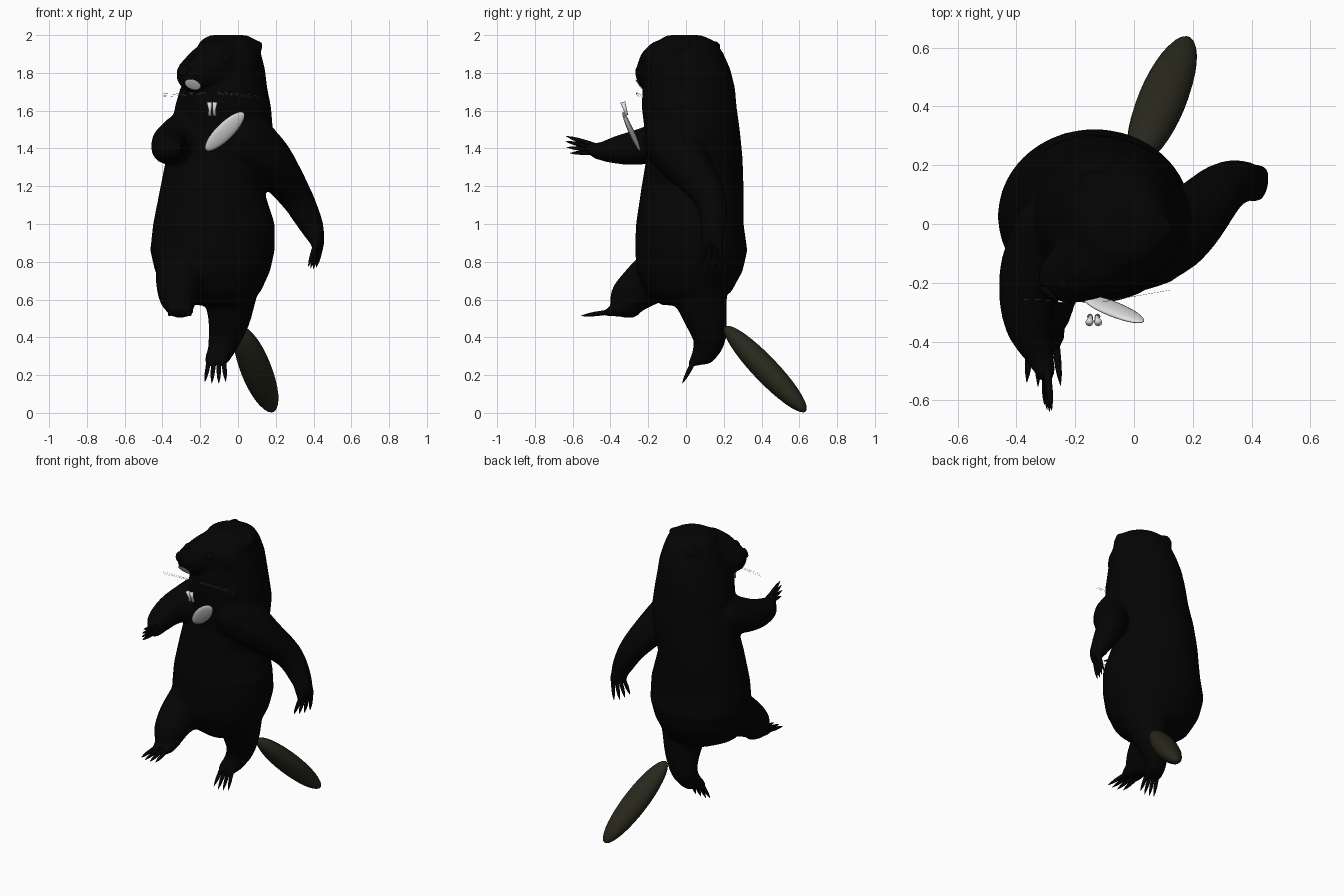
import bpy, bmesh, math
from mathutils import Vector, Matrix


def material(name, rgb):
    m = bpy.data.materials.new(name)
    m.diffuse_color = (*rgb, 1)
    return m


FUR = material("black fur", (0.0012, 0.0012, 0.0012))
TAIL = material("dark olive tail", (0.021, 0.021, 0.012))
PALE = material("pale ivory", (0.75, 0.75, 0.75))


def finish(name, bm, mat):
    bmesh.ops.recalc_face_normals(bm, faces=bm.faces)
    me = bpy.data.meshes.new(name)
    bm.to_mesh(me)
    bm.free()
    me.materials.append(mat)
    me.shade_smooth()
    ob = bpy.data.objects.new(name, me)
    bpy.context.collection.objects.link(ob)
    return ob


def skin_rings(bm, rings):
    """Join closed rings of equal length and cap both ends."""
    vs = [[bm.verts.new(p) for p in r] for r in rings]
    n = len(vs[0])
    for a, b in zip(vs, vs[1:]):
        for i in range(n):
            bm.faces.new((a[i], a[(i + 1) % n], b[(i + 1) % n], b[i]))
    bm.faces.new(vs[0])
    bm.faces.new(vs[-1])


def tube(bm, pts, radii, sides=8):
    pts = [Vector(p) for p in pts]
    q = (pts[-1] - pts[0]).to_track_quat('Z', 'Y')
    skin_rings(bm, [[p + q @ Vector((r * math.cos(t), r * math.sin(t), 0))
                     for t in (2 * math.pi * i / sides for i in range(sides))]
                    for p, r in zip(pts, radii)])


def ball(bm, p, r, sub=2):
    bmesh.ops.create_icosphere(bm, subdivisions=sub, radius=r,
                               matrix=Matrix.Translation(Vector(p)))


def limb(bm, keys):
    """Row of overlapping balls through (x, y, z, radius) keys, smoothly interpolated."""
    k = [Vector(v) for v in keys]
    k = [2 * k[0] - k[1]] + k + [2 * k[-1] - k[-2]]
    for a, b, c, d in zip(k, k[1:], k[2:], k[3:]):
        steps = 10
        for i in range(steps + 1):
            t = i / steps
            p = 0.5 * (2 * b + (c - a) * t + (2 * a - 5 * b + 4 * c - d) * t * t
                       + (3 * b - a - 3 * c + d) * t ** 3)
            ball(bm, p[:3], p[3])


def ellipsoid(name, centre, radii, axis, up, mat, seg=16):
    """Stretched ball whose long x axis points along axis and thin z axis towards up."""
    x = Vector(axis).normalized()
    y = Vector(up).cross(x).normalized()
    z = x.cross(y)
    rot = Matrix((x, y, z)).transposed().to_4x4()
    bm = bmesh.new()
    bmesh.ops.create_uvsphere(bm, u_segments=seg, v_segments=seg, radius=1,
                              matrix=Matrix.Translation(Vector(centre)) @ rot
                              @ Matrix.Diagonal((*radii, 1)) @ Matrix.Rotation(math.pi / 2, 4, 'Y'))
    return finish(name, bm, mat)


# Torso and neck: z, left, right, front, back
TORSO = [(0.57, -0.24, 0.04, -0.13, 0.14), (0.64, -0.38, 0.12, -0.21, 0.24),
         (0.75, -0.44, 0.17, -0.26, 0.30), (0.86, -0.465, 0.195, -0.27, 0.325),
         (1.0, -0.45, 0.195, -0.265, 0.305), (1.2, -0.41, 0.13, -0.235, 0.305),
         (1.35, -0.38, 0.16, -0.21, 0.30), (1.5, -0.345, 0.185, -0.22, 0.285),
         (1.62, -0.335, 0.175, -0.235, 0.268), (1.72, -0.305, 0.155, -0.23, 0.26),
         (1.82, -0.265, 0.143, -0.21, 0.235), (1.91, -0.23, 0.12, -0.18, 0.195),
         (1.97, -0.20, 0.10, -0.15, 0.15), (2.0, -0.15, 0.05, -0.10, 0.08)]
bm = bmesh.new()
rings = []
for z, x0, x1, y0, y1 in TORSO:
    ring = []
    for i in range(40):
        a = 2 * math.pi * i / 40
        ring.append(((x0 + x1) / 2 + (x1 - x0) / 2 * math.cos(a),
                     (y0 + y1) / 2 + (y1 - y0) / 2 * math.sin(a), z))
    rings.append(ring)
skin_rings(bm, rings)

# Head, brow, muzzle and throat
limb(bm, [(-0.07, -0.01, 1.815, 0.175), (-0.12, -0.105, 1.84, 0.145),
          (-0.195, -0.155, 1.805, 0.115), (-0.235, -0.175, 1.79, 0.095)])
limb(bm, [(-0.02, -0.08, 1.83, 0.135), (-0.08, -0.125, 1.86, 0.11)])
limb(bm, [(-0.10, -0.06, 1.68, 0.15), (-0.175, -0.11, 1.655, 0.105)])
# Ears
limb(bm, [(0.085, -0.05, 1.925, 0.035), (0.105, -0.01, 1.945, 0.03)])
limb(bm, [(-0.15, 0.145, 1.925, 0.035), (-0.13, 0.155, 1.945, 0.03)])
# Hanging arm and hand
limb(bm, [(0.03, -0.06, 1.44, 0.17), (0.165, -0.01, 1.335, 0.13), (0.30, 0.12, 1.155, 0.092),
          (0.38, 0.145, 1.01, 0.07), (0.415, 0.14, 0.925, 0.046)])
for s in (-1, 1):
    limb(bm, [(0.405, 0.14 + s * 0.018, 0.95, 0.05), (0.422 + s * 0.01, 0.138 + s * 0.032, 0.90, 0.03),
              (0.42 + s * 0.014, 0.137 + s * 0.035, 0.87, 0.02)])
# Raised arm and palm
limb(bm, [(-0.28, -0.03, 1.46, 0.14), (-0.36, -0.19, 1.42, 0.105), (-0.36, -0.34, 1.395, 0.082),
          (-0.32, -0.45, 1.385, 0.05), (-0.30, -0.505, 1.40, 0.036)])
# Raised leg and foot
limb(bm, [(-0.27, -0.07, 0.78, 0.17), (-0.31, -0.21, 0.69, 0.13), (-0.315, -0.305, 0.61, 0.10),
          (-0.305, -0.30, 0.57, 0.07)])
for dx in (-0.035, 0.035):
    limb(bm, [(-0.305, -0.29, 0.56, 0.06), (-0.305 + dx, -0.37, 0.545, 0.038),
              (-0.31 + dx, -0.425, 0.528, 0.021)])
# Standing leg and foot
limb(bm, [(-0.04, 0.06, 0.68, 0.16), (-0.045, 0.10, 0.52, 0.12), (-0.07, 0.125, 0.40, 0.09),
          (-0.095, 0.10, 0.32, 0.068)])
for dx in (-0.03, 0.03):
    limb(bm, [(-0.10 + dx / 2, 0.09, 0.31, 0.055), (-0.115 + dx, 0.05, 0.28, 0.033),
              (-0.115 + dx, 0.03, 0.26, 0.022)])
body = finish("body", bm, FUR)
rm = body.modifiers.new("blend", 'REMESH')
rm.mode = 'VOXEL'
rm.voxel_size = 0.014
rm.use_smooth_shade = True
sm = body.modifiers.new("soften", 'SMOOTH')
sm.factor = 0.5
sm.iterations = 8

# Digits with pointed claws: first root, last root, first tip, last tip
PAWS = {
    "hanging_hand_digits": ((0.405, 0.10, 0.875), (0.437, 0.178, 0.875), (0.372, 0.083, 0.775), (0.415, 0.198, 0.77)),
    "raised_hand_digits": ((-0.295, -0.51, 1.425), (-0.30, -0.50, 1.38), (-0.28, -0.635, 1.465), (-0.305, -0.615, 1.375)),
    "raised_foot_digits": ((-0.355, -0.42, 0.532), (-0.265, -0.42, 0.532), (-0.365, -0.54, 0.515), (-0.25, -0.55, 0.515)),
    "standing_foot_digits": ((-0.155, 0.04, 0.27), (-0.075, 0.04, 0.27), (-0.175, -0.015, 0.165), (-0.065, -0.015, 0.165)),
}
for name, corners in PAWS.items():
    r0, r1, t0, t1 = map(Vector, corners)
    bm = bmesh.new()
    for i in range(4):
        f = i / 3
        a, b = r0.lerp(r1, f), t0.lerp(t1, f)
        b += (b - a).normalized() * 0.012 * math.sin(f * math.pi)
        tube(bm, [a + (a - b) * 0.3, a, a.lerp(b, 0.5), a.lerp(b, 0.75), b],
             [0.012, 0.0135, 0.0115, 0.008, 0.001])
    finish(name, bm, FUR)

# Tail: long flattened paddle
ellipsoid("tail", (0.095, 0.42, 0.232), (0.322, 0.083, 0.068), (0.085, 0.205, -0.215),
          (0, 0.72, 0.69), TAIL, 18)

# Tongue and front teeth
ellipsoid("tongue", (-0.07, -0.29, 1.49), (0.147, 0.047, 0.015), (0.19, -0.085, 0.19),
          (-0.05, -0.91, -0.39), PALE)
bm = bmesh.new()
for s in (-1, 1):
    tube(bm, [(-0.137 + s * 0.013, -0.315, 1.575), (-0.137 + s * 0.011, -0.322, 1.605),
              (-0.137 + s * 0.015, -0.335, 1.645)], [0.010, 0.009, 0.014])
finish("front_teeth", bm, PALE)

# Whiskers: two fans of very fine hairs
bm = bmesh.new()
for s in (-1, 1):
    for i in range(3):
        tube(bm, [(-0.137 + s * 0.03, -0.265, 1.69 + i * 0.004),
                  (-0.137 + s * 0.26, -0.24 + s * 0.015, 1.668 + i * 0.008 - s * 0.005)],
             [0.0008, 0.0004], 4)
finish("whiskers", bm, PALE)

# Eyes, nose and pale lip sit on the evaluated head surface
surface = body.evaluated_get(bpy.context.evaluated_depsgraph_get())


def on_head(x, z):
    hit, p, n, _ = surface.ray_cast(Vector((x, -1, z)), Vector((0, 1, 0)))
    return (p, n) if hit else (Vector((x, -0.2, z)), Vector((0, -1, 0)))


for name, x, z, radii, mat in (("left_eye", -0.06, 1.875, (0.03, 0.024, 0.008), FUR),
                               ("right_eye", -0.25, 1.885, (0.03, 0.024, 0.008), FUR),
                               ("nose", -0.29, 1.815, (0.04, 0.03, 0.012), FUR),
                               ("lip_patch", -0.24, 1.738, (0.045, 0.032, 0.004), PALE)):
    p, n = on_head(x, z)
    side = Vector((0, 0, 1)).cross(n) + Vector((0, 0, -0.6 if mat is PALE else 0))
    ellipsoid(name, p, radii, side - n * side.dot(n), n, mat)
